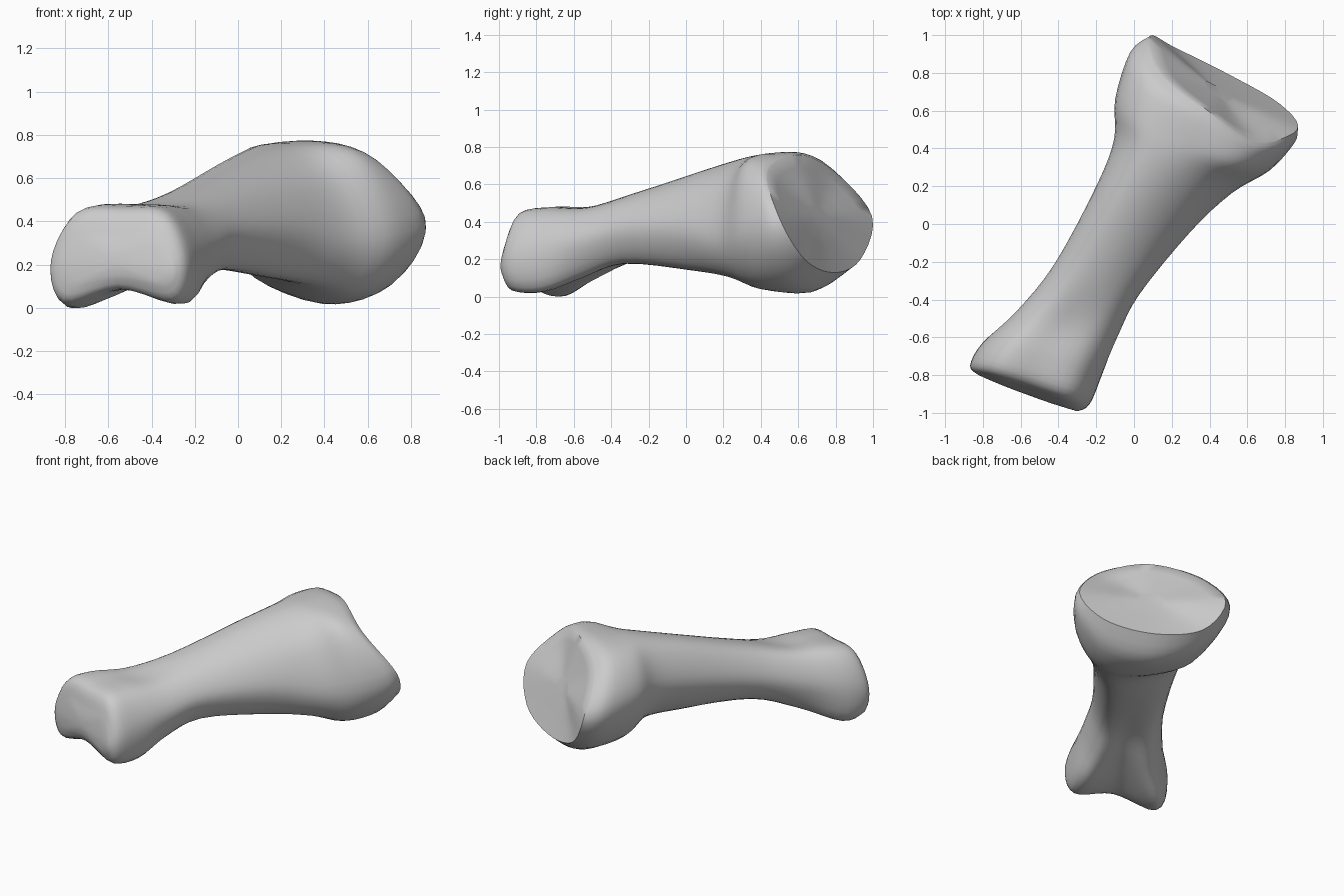
import bpy, bmesh
from mathutils import Vector

if "Cube" in bpy.data.objects:
    bpy.data.objects.remove(bpy.data.objects["Cube"])

# Bone cross-sections, small end to large end:
# left x,y | right x,y | left z, right z | top z left,mid,right | bottom z left,mid,right | top tilt
SECTIONS = [
    (-.82, -.80, -.30, -.99, .20, .19, .33, .33, .33, .10, .14, .11, .015),
    (-.865, -.75, -.235, -.95, .22, .22, .43, .45, .43, .03, .09, .035, .015),
    (-.80, -.63, -.165, -.78, .24, .26, .455, .48, .45, .005, .10, .03, 0),
    (-.62, -.46, -.08, -.58, .28, .30, .46, .48, .45, .10, .14, .11, 0),
    (-.42, -.21, .03, -.37, .36, .35, .52, .55, .49, .21, .19, .19, 0),
    (-.20, .20, .30, -.04, .45, .35, .65, .67, .56, .25, .16, .16, 0),
    (-.105, .45, .52, .165, .48, .31, .71, .74, .61, .26, .13, .12, 0),
    (-.10, .66, .72, .285, .48, .34, .72, .765, .69, .18, .05, .08, -.05),
    (-.02, .91, .85, .43, .45, .38, .71, .775, .69, .17, .025, .11, -.14),
    (.085, .995, .865, .50, .43, .42, .665, .76, .67, .20, .13, .20, -.17),
]
AXIS = Vector((.5, .866, 0))


def spline(a, b, c, d, t):
    return .5 * (2*b + (c - a)*t + (2*a - 5*b + 4*c - d)*t*t + (3*b - a - 3*c + d)*t**3)


def ring_points(row, inset, bottom_push):
    """Eight control points around one cross-section."""
    left, right = Vector((row[0], row[1], 0)), Vector((row[2], row[3], 0))
    spots = list(zip((0, .17, .5, .83, 1, 1 - inset, .5, inset),
                     (row[4], *row[6:9], row[5], row[11], row[10], row[9])))
    pts = []
    for i, (t, z) in enumerate(spots):
        p = left.lerp(right, t)
        if i in (1, 2, 3):
            p += AXIS * row[12] * (.75 if i == 1 else 1)
        elif i in (5, 6, 7):
            p += AXIS * bottom_push * (1, .8, .3)[i - 5]
        pts.append(Vector((p.x, p.y, z)))
    return pts


def smooth_ring(pts, steps=5):
    n = len(pts)
    return [spline(pts[i-1], pts[i], pts[(i+1) % n], pts[(i+2) % n], k/steps)
            for i in range(n) for k in range(steps)]


def smooth_length(rings, steps=4):
    last, out = len(rings) - 1, []
    for i in range(last):
        four = [rings[max(0, min(last, i+j))] for j in (-1, 0, 1, 2)]
        for k in range(steps):
            out.append([spline(*q, k/steps) for q in zip(*four)])
    return out + [rings[last]]


def cap_rings(ring, bulge):
    """Shrinking rings that close an end with a gentle dome or hollow."""
    c = sum(ring, Vector()) / len(ring)
    return [[c + (p - c)*s + AXIS*bulge*(1 - s*s) for p in ring] for s in (.8, .5, .2)]


# Shaft and both heads as one skin; the small end has two low condyles
controls = [ring_points(row, .09 if i < 3 else .16, .065 if i == 9 else 0)
            for i, row in enumerate(SECTIONS)]
rings = smooth_length([smooth_ring(c) for c in controls])
rings = cap_rings(rings[0], -.015)[::-1] + rings + cap_rings(rings[-1], -.01)

bm = bmesh.new()
loops = [[bm.verts.new(p) for p in ring] for ring in rings]
for a, b in zip(loops, loops[1:]):
    for i in range(len(a)):
        j = (i + 1) % len(a)
        bm.faces.new((a[i], a[j], b[j], b[i]))
bm.faces.new(loops[0])
bm.faces.new(loops[-1])
bmesh.ops.recalc_face_normals(bm, faces=bm.faces)

# Rest the bone on the ground
low = min(v.co.z for v in bm.verts)
bmesh.ops.translate(bm, verts=bm.verts, vec=(0, 0, -low))

mesh = bpy.data.meshes.new("foot_bone")
bm.to_mesh(mesh)
bm.free()
bone = bpy.data.objects.new("foot_bone", mesh)
bpy.context.collection.objects.link(bone)
bpy.context.view_layer.objects.active = bone
bone.select_set(True)
bpy.ops.object.shade_smooth_by_angle(angle=.9)
